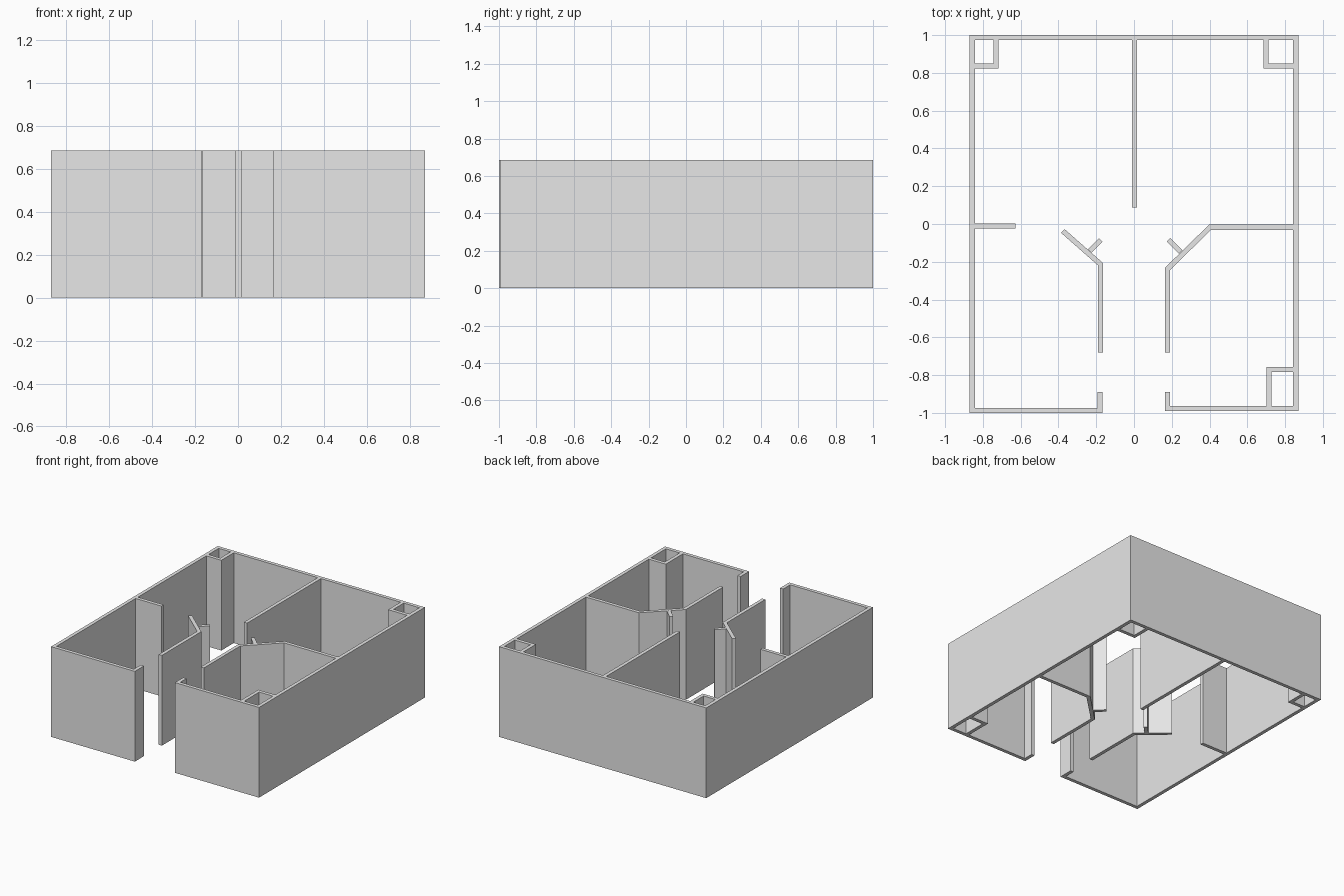
import bpy
import bmesh
from mathutils import Vector

HEIGHT = 0.685
THICK = 0.027

cube = bpy.data.objects.get("Cube")
if cube:
    bpy.data.objects.remove(cube, do_unlink=True)

# Single plain grey for every wall
grey = bpy.data.materials.new("wall_grey")
grey.use_nodes = True
colour = (0.8, 0.8, 0.8, 1.0)
grey.diffuse_color = colour
grey.node_tree.nodes["Principled BSDF"].inputs["Base Color"].default_value = colour


def wall(name, *path):
    """Upright wall of even thickness along a centre line, with mitred corners."""
    pts = [Vector(p) for p in path]
    dirs = [(b - a).normalized() for a, b in zip(pts, pts[1:])]
    normals = [Vector((-d.y, d.x)) for d in dirs]
    bm = bmesh.new()
    pairs = []
    for i, p in enumerate(pts):
        n0 = normals[max(i - 1, 0)]
        n1 = normals[min(i, len(normals) - 1)]
        mitre = (n0 + n1) / (1 + n0.dot(n1)) * (THICK / 2)
        pairs.append([bm.verts.new((*(p + s * mitre), 0)) for s in (1, -1)])
    for (a, b), (c, d) in zip(pairs, pairs[1:]):
        bm.faces.new((a, b, d, c))
    top = bmesh.ops.extrude_face_region(bm, geom=bm.faces[:], use_keep_orig=True)
    verts = [g for g in top["geom"] if isinstance(g, bmesh.types.BMVert)]
    bmesh.ops.translate(bm, verts=verts, vec=(0, 0, HEIGHT))
    bmesh.ops.recalc_face_normals(bm, faces=bm.faces[:])
    mesh = bpy.data.meshes.new(name)
    bm.to_mesh(mesh)
    bm.free()
    mesh.materials.append(grey)
    obj = bpy.data.objects.new(name, mesh)
    bpy.context.collection.objects.link(obj)


# Outer walls, with the doorway returns at the front
wall("outer_wall", (-0.18, -0.89), (-0.18, -0.9865), (-0.8565, -0.9865),
     (-0.8565, 0.9865), (0.8565, 0.9865), (0.8565, -0.977),
     (0.177, -0.977), (0.177, -0.89))

# Corner shafts
wall("back_right_shaft", (-0.843, 0.837), (-0.73, 0.837), (-0.73, 0.973))
wall("back_left_shaft", (0.843, 0.837), (0.698, 0.837), (0.698, 0.973))
wall("front_left_shaft", (0.843, -0.771), (0.714, -0.771), (0.714, -0.9635))

# Room dividers
wall("back_divider", (0.002, 0.973), (0.002, 0.087))
wall("right_stub_wall", (-0.843, -0.01), (-0.627, -0.01))

# Corridor walls with angled ends
wall("right_corridor_wall", (-0.177, -0.68), (-0.177, -0.213), (-0.377, -0.037))
wall("left_corridor_wall", (0.177, -0.68), (0.177, -0.238),
     (0.403, -0.017), (0.843, -0.017))

# Short door returns on the angled walls
wall("right_door_return", (-0.235, -0.143), (-0.177, -0.085))
wall("left_door_return", (0.248, -0.149), (0.182, -0.083))
